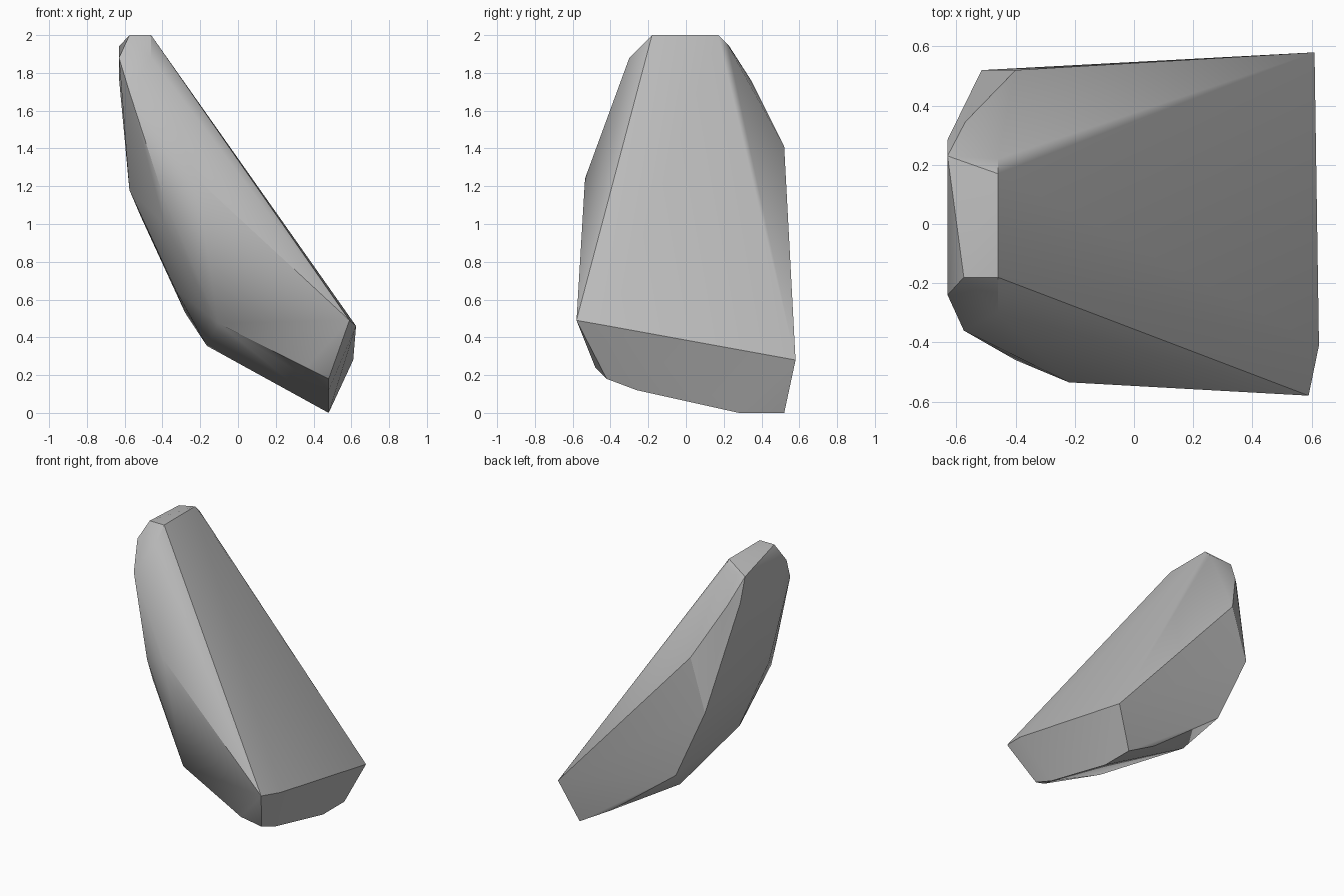
import bpy
import bmesh
import math

# Remove the default cube if present
default_cube = bpy.data.objects.get("Cube")
if default_cube:
    bpy.data.objects.remove(default_cube, do_unlink=True)


def make_material(name, color):
    material = bpy.data.materials.new(name)
    material.use_nodes = True
    material.diffuse_color = color
    shader = next(n for n in material.node_tree.nodes if n.type == 'BSDF_PRINCIPLED')
    shader.inputs["Base Color"].default_value = color
    return material


def make_hull(name, outlines, material):
    """Wrap a tight convex skin around the corner outlines."""
    bm = bmesh.new()
    for outline in outlines:
        for corner in outline:
            bm.verts.new(corner)
    result = bmesh.ops.convex_hull(bm, input=bm.verts[:])
    # Drop any corner that ended up inside the skin
    inside = [g for g in result["geom_interior"] if isinstance(g, bmesh.types.BMVert)]
    bmesh.ops.delete(bm, geom=list(set(inside)), context='VERTS')
    # Merge nearly coplanar triangles into broad facets
    bmesh.ops.dissolve_limit(bm, angle_limit=math.radians(1),
                             verts=bm.verts[:], edges=bm.edges[:])
    bmesh.ops.recalc_face_normals(bm, faces=bm.faces[:])
    mesh = bpy.data.meshes.new(name)
    bm.to_mesh(mesh)
    bm.free()
    mesh.materials.append(material)
    shard = bpy.data.objects.new(name, mesh)
    bpy.context.collection.objects.link(shard)
    return shard


# Blunt lower end of the leaning stone
foot_cap = [(.59, -.58, .49), (.625, -.41, .46), (.61, .58, .28), (.48, .52, 0),
            (.48, .28, 0), (.48, -.26, .12), (.48, -.42, .18)]
# Small flat tip and the chipped rim below it
tip_cap = [(-.46, -.18, 2), (-.46, .17, 2), (-.575, -.18, 2), (-.63, .23, 1.94)]
tip_rim = [(-.63, -.24, 1.88), (-.46, -.3, 1.88), (-.46, .22, 1.95),
           (-.63, .285, 1.77), (-.57, .345, 1.76), (-.575, -.36, 1.7)]
# Ridges on the front and back flanks
front_ridge = [(-.22, -.535, 1.24), (-.4, -.46, 1.16), (-.39, -.41, 1),
               (-.105, -.47, .475), (.36, -.48, .24)]
back_ridge = [(-.4, .52, 1.41), (-.515, .52, 1.04), (-.28, .515, .53), (.25, .5, .13)]
# Rounded underside
belly = [(-.575, -.12, 1.18), (-.33, -.13, .65), (-.165, .3, .355)]

stone_grey = make_material("stone grey", (.5, .5, .5, 1))
rock = make_hull("leaning_rock",
                 [foot_cap, tip_cap, tip_rim, front_ridge, back_ridge, belly],
                 stone_grey)

# Soft shading over gentle facets, crisp edges elsewhere
bpy.ops.object.select_all(action='DESELECT')
rock.select_set(True)
bpy.context.view_layer.objects.active = rock
bpy.ops.object.shade_smooth_by_angle(angle=math.radians(30))
